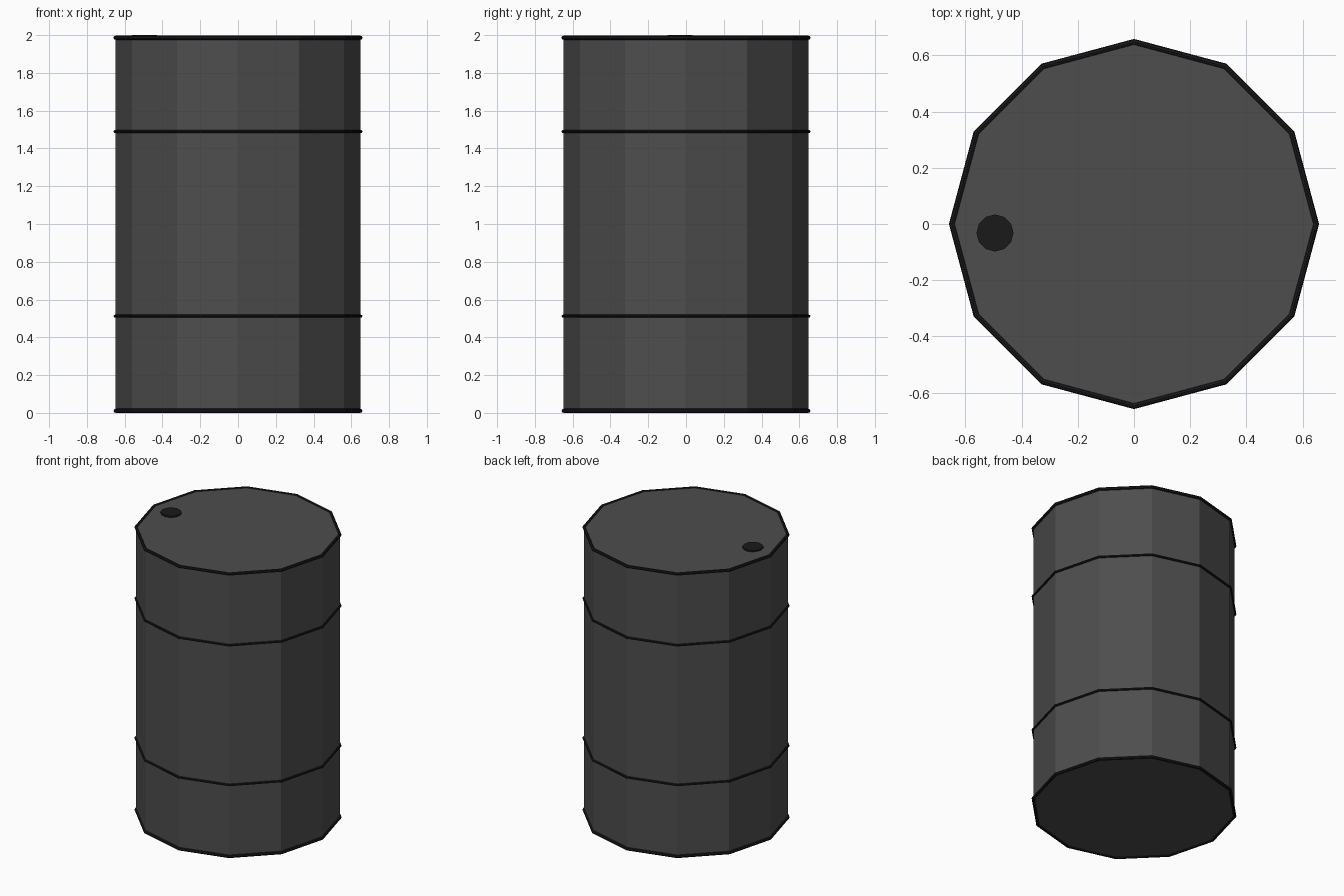
import bpy

if "Cube" in bpy.data.objects:
    bpy.data.objects.remove(bpy.data.objects["Cube"])

SIDES = 12
R = 0.648


def material(name, value):
    m = bpy.data.materials.new(name)
    m.diffuse_color = (value, value, value, 1)
    m.use_nodes = True
    m.node_tree.nodes["Principled BSDF"].inputs["Base Color"].default_value = m.diffuse_color
    return m


steel = material("dark_grey_steel", 0.075)
black = material("black_trim", 0.01)


def cylinder(name, radius, z0, z1, mat, x=0, y=0):
    bpy.ops.mesh.primitive_cylinder_add(vertices=SIDES, radius=radius,
                                        depth=z1 - z0, location=(x, y, (z0 + z1) / 2))
    ob = bpy.context.object
    ob.name = name
    ob.data.materials.append(mat)


def ring(name, z, thickness):
    bpy.ops.mesh.primitive_torus_add(major_segments=SIDES, minor_segments=8,
                                     major_radius=0.659 - thickness,
                                     minor_radius=thickness, location=(0, 0, z))
    ob = bpy.context.object
    ob.name = name
    ob.data.materials.append(black)


# Drum shell with flat lid and base
cylinder("drum_body", R, 0.008, 1.99, steel)

# Rims at both ends, thinner hoops around the shell
ring("bottom_rim", 0.011, 0.011)
ring("top_rim", 1.986, 0.011)
ring("lower_hoop", 0.512, 0.008)
ring("upper_hoop", 1.489, 0.008)

# Filler cap on the lid
cylinder("filler_cap", 0.066, 1.97, 2.0, black, -0.495, -0.032)
